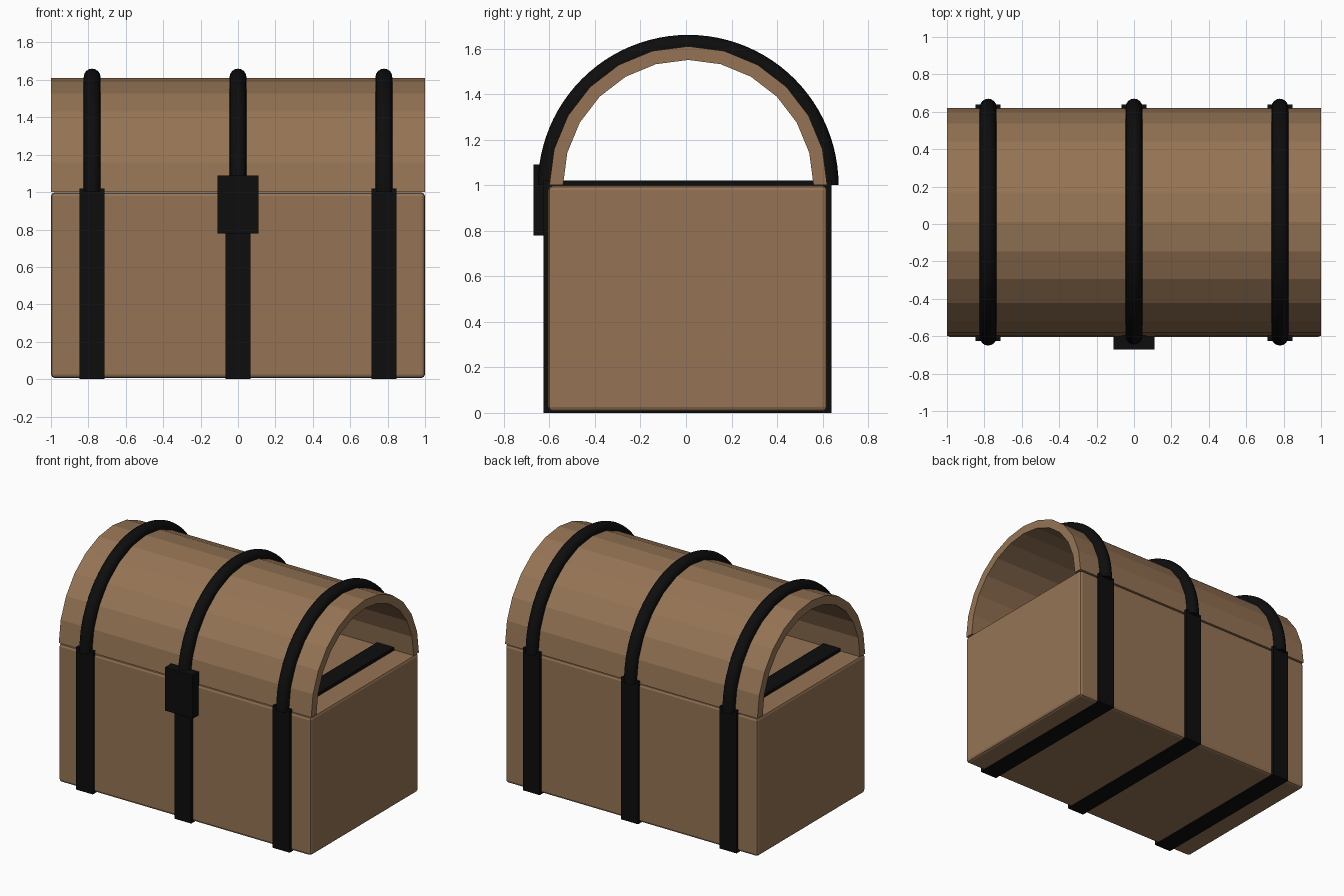
import bpy, bmesh, math
from mathutils import Matrix, Vector

if "Cube" in bpy.data.objects:
    bpy.data.objects.remove(bpy.data.objects["Cube"], do_unlink=True)


def make_material(name, colour):
    m = bpy.data.materials.new(name)
    m.use_nodes = True
    m.diffuse_color = colour
    bsdf = next(n for n in m.node_tree.nodes if n.type == 'BSDF_PRINCIPLED')
    bsdf.inputs["Base Color"].default_value = colour
    bsdf.inputs["Roughness"].default_value = 0.7
    return m


wood = make_material("brown wood", (0.30, 0.175, 0.09, 1))
iron = make_material("black iron", (0.004, 0.004, 0.004, 1))
CENTRE_Y = 0.01
BAND_X = {"right": -0.78, "middle": 0.0, "left": 0.78}


def finish(name, bm, material):
    bmesh.ops.recalc_face_normals(bm, faces=bm.faces)
    mesh = bpy.data.meshes.new(name)
    bm.to_mesh(mesh)
    bm.free()
    mesh.materials.append(material)
    obj = bpy.data.objects.new(name, mesh)
    bpy.context.collection.objects.link(obj)
    return obj


def block(name, low, high, material, bevel=0.0, segments=2):
    low, high = Vector(low), Vector(high)
    bm = bmesh.new()
    place = Matrix.Translation((low + high) / 2) @ Matrix.Diagonal((high - low).to_4d())
    bmesh.ops.create_cube(bm, size=1, matrix=place)
    obj = finish(name, bm, material)
    if bevel:
        mod = obj.modifiers.new("Bevel", 'BEVEL')
        mod.width, mod.segments = bevel, segments
    return obj


def sweep_arch(name, section, steps, material, closed_ends=True):
    """Sweep a closed (x, radius) section half way round the lid axis."""
    bm = bmesh.new()
    rings = []
    for i in range(steps + 1):
        a = math.pi * i / steps
        rings.append([bm.verts.new((x, CENTRE_Y - r * math.cos(a), 1 + r * math.sin(a)))
                      for x, r in section])
    n = len(section)
    for a, b in zip(rings, rings[1:]):
        for j in range(n):
            k = (j + 1) % n
            bm.faces.new((a[j], a[k], b[k], b[j]))
    if closed_ends:
        bm.faces.new(rings[0])
        bm.faces.new(rings[-1])
    return finish(name, bm, material)


# Chest body and the open-ended faceted lid
block("chest_body", (-1, -0.605, 0.006), (1, 0.62, 0.998), wood, 0.02)
sweep_arch("chest_lid", [(-1, 0.55), (1, 0.55), (1, 0.61), (-1, 0.61)], 12, wood)

# Iron straps round the body, with rounded hoops over the lid
for side, x in BAND_X.items():
    block(side + "_body_strap", (x - 0.067, -0.625, 0), (x + 0.067, 0.638, 1.02), iron)
    ring = [(x + 0.045 * math.cos(math.tau * j / 16), 0.615 + 0.045 * math.sin(math.tau * j / 16))
            for j in range(16)]
    hoop = sweep_arch(side + "_lid_hoop", ring, 48, iron)
    for p in hoop.data.polygons:
        p.use_smooth = len(p.vertices) == 4

# Latch plate
block("latch", (-0.11, -0.67, 0.78), (0.11, -0.6, 1.09), iron)
